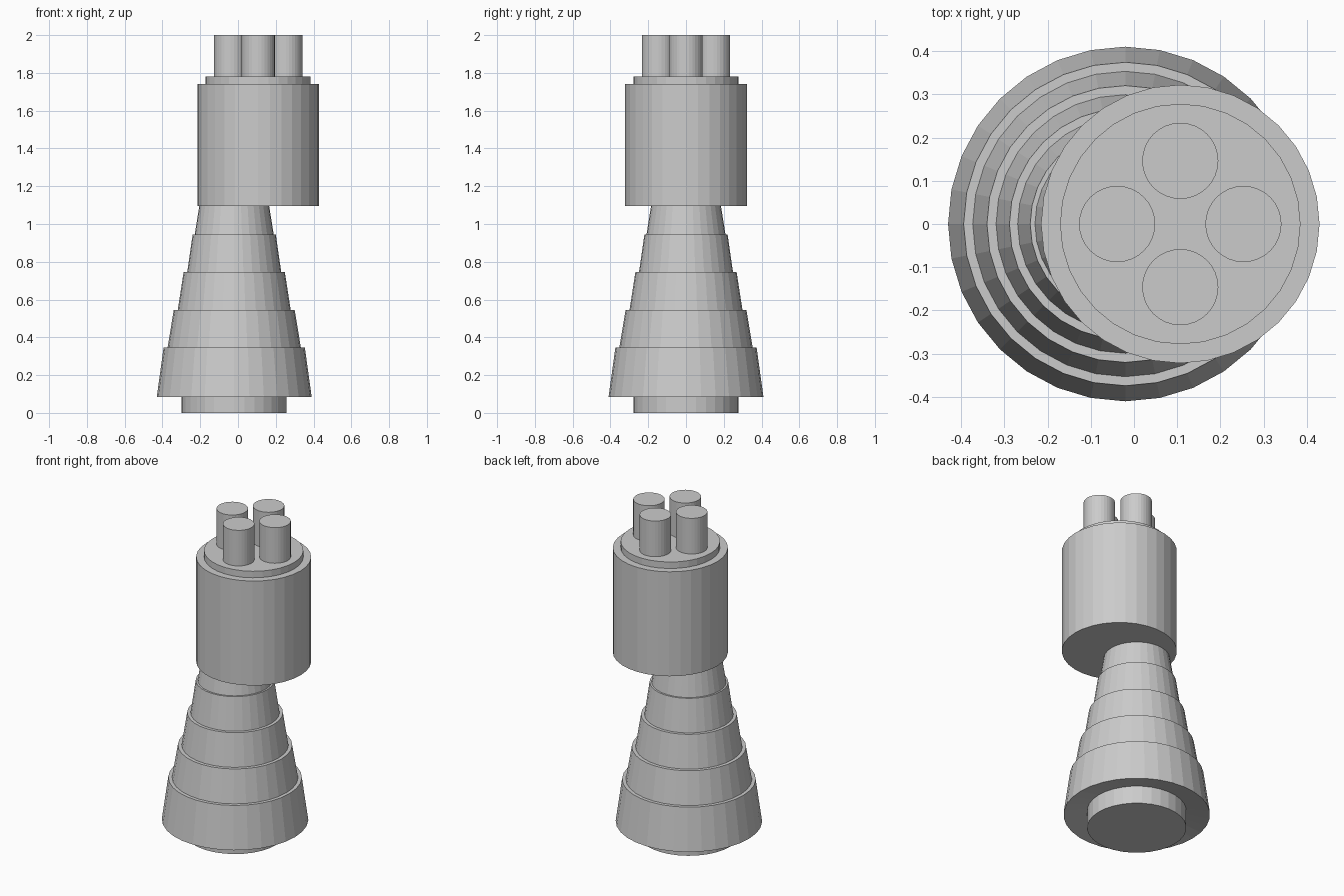
import bpy, bmesh, math

if "Cube" in bpy.data.objects:
    bpy.data.objects.remove(bpy.data.objects["Cube"])

SIDES = 32


def lathe(name, profile, cx=0.0, cy=0.0):
    """Spin an (r, z) profile about a vertical axis; cap both ends."""
    bm = bmesh.new()
    rings = []
    for r, z in profile:
        rings.append([bm.verts.new((cx + r * math.cos(2 * math.pi * i / SIDES),
                                    cy + r * math.sin(2 * math.pi * i / SIDES), z))
                      for i in range(SIDES)])
    for a, b in zip(rings, rings[1:]):
        for i in range(SIDES):
            j = (i + 1) % SIDES
            bm.faces.new((a[i], a[j], b[j], b[i]))
    bm.faces.new(rings[0][::-1])
    bm.faces.new(rings[-1])
    bmesh.ops.recalc_face_normals(bm, faces=bm.faces)
    mesh = bpy.data.meshes.new(name)
    bm.to_mesh(mesh)
    bm.free()
    obj = bpy.data.objects.new(name, mesh)
    bpy.context.collection.objects.link(obj)
    return obj


LOW_X, TOP_X = -0.02, 0.107

# Foot and stepped tapering body, with a slightly dished underside
lathe("stepped_base", [
    (0.278, 0.0), (0.278, 0.11),
    (0.41, 0.085), (0.374, 0.345),
    (0.353, 0.345), (0.32, 0.545),
    (0.299, 0.545), (0.268, 0.745),
    (0.249, 0.745), (0.22, 0.945),
    (0.209, 0.945), (0.185, 1.095),
], LOW_X)

# Offset upper drum with raised lid
lathe("upper_drum", [(0.322, 1.095), (0.322, 1.74),
                     (0.278, 1.74), (0.278, 1.78)], TOP_X)

# Four pegs on the lid
for k in range(4):
    a = k * math.pi / 2
    lathe(f"peg_{k + 1}", [(0.088, 1.78), (0.088, 2.0)],
          TOP_X + 0.146 * math.cos(a), 0.146 * math.sin(a))
